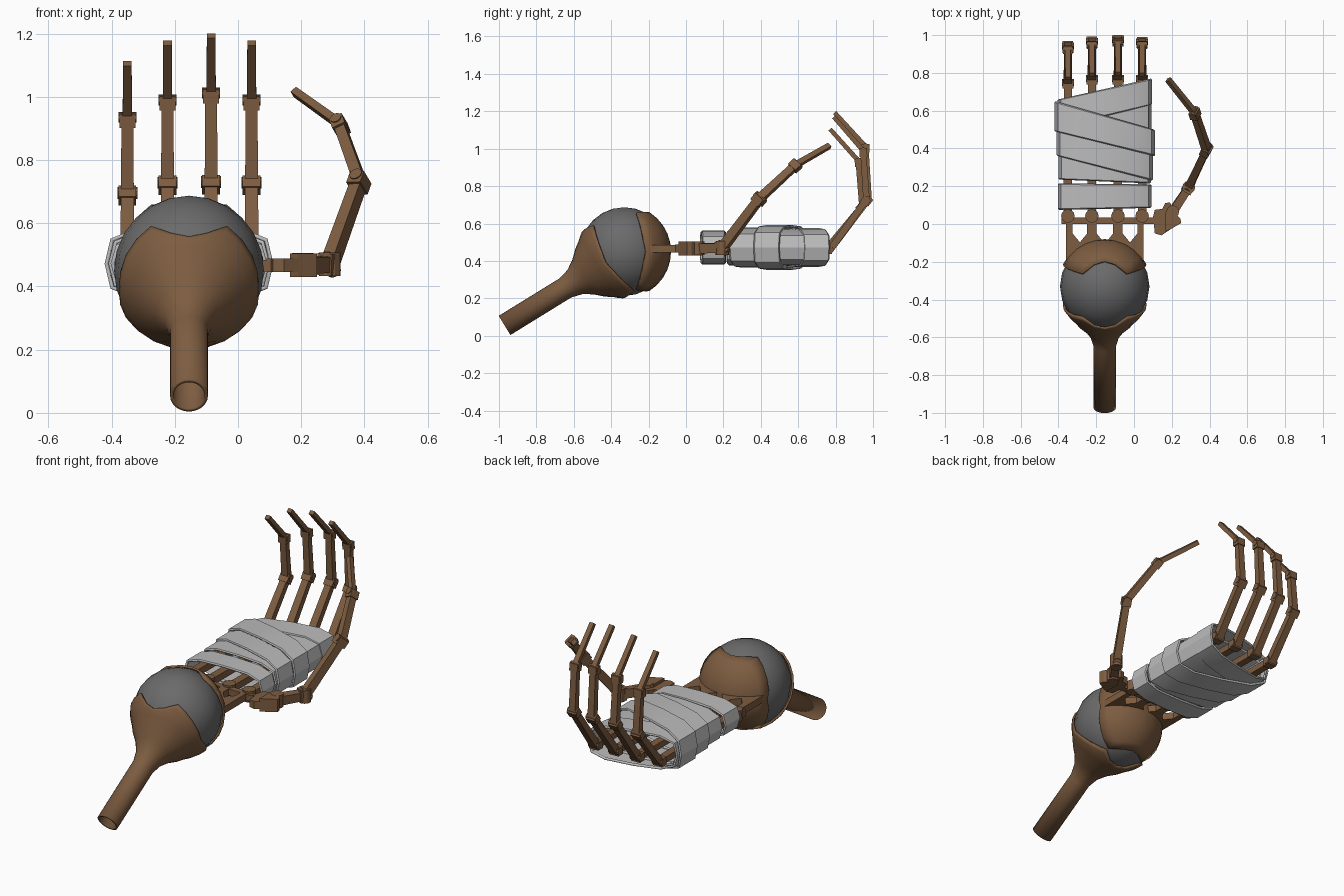
import bpy, bmesh, math
from mathutils import Vector, Matrix

if "Cube" in bpy.data.objects:
    bpy.data.objects.remove(bpy.data.objects["Cube"])


def material(name, rgb):
    m = bpy.data.materials.new(name)
    m.diffuse_color = (*rgb, 1)
    m.use_nodes = True
    m.node_tree.nodes["Principled BSDF"].inputs["Base Color"].default_value = m.diffuse_color
    return m


BRONZE = material("brown metal", (0.205, 0.108, 0.052))
GREY = material("dark grey", (0.145, 0.145, 0.145))
CLOTH = material("bandage grey", (0.5, 0.5, 0.5))


def finish(bm, name, mat, smooth=None, thick=0):
    bmesh.ops.recalc_face_normals(bm, faces=bm.faces[:])
    me = bpy.data.meshes.new(name)
    bm.to_mesh(me)
    bm.free()
    me.materials.append(mat)
    if smooth:
        me.polygons.foreach_set("use_smooth", [True] * len(me.polygons))
        me.set_sharp_from_angle(angle=math.radians(smooth))
    ob = bpy.data.objects.new(name, me)
    bpy.context.collection.objects.link(ob)
    if thick:
        s = ob.modifiers.new("thickness", 'SOLIDIFY')
        s.thickness = thick
        s.offset = -1
    return ob


def beam(bm, p, q, side, w, d, taper=1.0):
    """Tapered bar from p to q; w is measured along side, d across it."""
    p, q = Vector(p), Vector(q)
    n = (q - p).normalized()
    u = (side - n * side.dot(n)).normalized()
    v = n.cross(u)
    ends = []
    for c, k in ((p, 1), (q, taper)):
        ends.append([bm.verts.new(c + u * (a * w * k / 2) + v * (b * d * k / 2))
                     for a, b in ((-1, -1), (1, -1), (1, 1), (-1, 1))])
    bm.faces.new(ends[0])
    bm.faces.new(ends[1])
    for i in range(4):
        j = (i + 1) % 4
        bm.faces.new((ends[0][i], ends[0][j], ends[1][j], ends[1][i]))


def pin(bm, c, axis, r, length, seg=10):
    rot = Vector(axis).to_track_quat('Z', 'Y').to_matrix().to_4x4()
    bmesh.ops.create_cone(bm, cap_ends=True, segments=seg, radius1=r, radius2=r,
                          depth=length, matrix=Matrix.Translation(c) @ rot)


def plate(bm, pts, z0, z1):
    lo = [bm.verts.new((x, y, z0)) for x, y in pts]
    hi = [bm.verts.new((x, y, z1)) for x, y in pts]
    bm.faces.new(lo)
    bm.faces.new(hi)
    for i in range(len(pts)):
        j = (i + 1) % len(pts)
        bm.faces.new((lo[i], lo[j], hi[j], hi[i]))


def digit(bm, pts, side, widths):
    """Chain of bars with a hinge block and pin at every inner joint."""
    pts = [Vector(p) for p in pts]
    for i, w in enumerate(widths):
        p, q = pts[i], pts[i + 1]
        n = (q - p).normalized()
        beam(bm, p, q, side, w, w * 0.85, 0.9)
        if i < len(widths) - 1:
            beam(bm, q - n * 0.032, q + n * 0.012, side, w * 1.25, w * 1.0)
            pin(bm, q, side, w * 0.42, w * 1.4)


# Ball joint
BALL = Vector((-0.155, -0.33, 0.45))
bm = bmesh.new()
bmesh.ops.create_uvsphere(bm, u_segments=20, v_segments=12, radius=0.237,
                          matrix=Matrix.Translation(BALL))
finish(bm, "wrist_ball", GREY, 40)

R = 0.25


def rim(phi):
    """Wavy cup edge: distance of the edge from the ball centre along the cup axis."""
    a = math.degrees(phi) % 180
    a = min(a, 180 - a)
    keys = [(0, .118), (30, .095), (60, .068), (75, .118), (90, .135)]
    for (a0, t0), (a1, t1) in zip(keys, keys[1:]):
        if a <= a1 + 1e-4:
            return t0 + (t1 - t0) * (a - a0) / (a1 - a0)
    return keys[-1][1]


def cup(name, axis, up, profile, start, seg=24, steps=5):
    axis, up = Vector(axis), Vector(up)
    bm = bmesh.new()
    cols = []
    for i in range(seg):
        phi = 2 * math.pi * i / seg
        out = Vector((1, 0, 0)) * math.cos(phi) + up * math.sin(phi)
        a0, a1 = math.acos(start / R), math.acos(rim(phi) / R)
        pts = list(profile)
        for k in range(steps + 1):
            a = a0 + (a1 - a0) * k / steps
            pts.append((R * math.cos(a), R * math.sin(a)))
        cols.append([bm.verts.new(BALL + axis * t + out * r) for t, r in pts])
    for i in range(seg):
        c, d = cols[i], cols[(i + 1) % seg]
        for k in range(len(c) - 1):
            bm.faces.new((c[k], c[k + 1], d[k + 1], d[k]))
    bmesh.ops.remove_doubles(bm, verts=bm.verts[:], dist=1e-4)
    return finish(bm, name, BRONZE, 40, 0.011)


# Forearm tube flaring into its cup, and the cup on the hand side
cup("forearm", (0, -.851, -.525), (0, -.525, .851),
    [(.752, .06), (.37, .06), (.31, .076), (.26, .108), (.215, .15)], .175)
cup("hand_cup", (0, 1, 0), (0, 0, 1), [], R)

# Palm frame: struts, cross bar, knuckle discs
XS = (-0.35, -0.223, -0.085, 0.043)
bm = bmesh.new()
for x in XS:
    prof = [(-.025, .02), (.025, .02), (.025, -.05), (.066, -.1), (.066, -.2),
            (-.066, -.2), (-.066, -.1), (-.025, -.05)]
    plate(bm, [(min(max(x + a, -.36), .05), y) for a, y in prof], .445, .485)
    pin(bm, (x, .042, .465), (0, 0, 1), .036, .06, 12)
plate(bm, [(-.385, 0), (.12, 0), (.12, .035), (-.385, .035)], .447, .483)
finish(bm, "palm_frame", BRONZE)

# Thumb mount: lobed plate with a two-plate hinge
bm = bmesh.new()
plate(bm, [(.09, 0), (.105, 0), (.11, -.05), (.145, -.06), (.19, -.03), (.25, .005),
           (.245, .03), (.215, .06), (.19, .115), (.165, .11), (.15, .08),
           (.11, .075), (.1, .035)], .445, .488)
for z in (.43, .488):
    plate(bm, [(.165, -.04), (.19, -.03), (.25, .005), (.245, .03), (.215, .06),
               (.19, .09), (.165, .06)], z, z + .016)
pin(bm, (.205, .065, .468), (0, 0, 1), .034, .074, 12)
finish(bm, "thumb_mount", BRONZE)

# Thumb
T = [Vector(p) for p in ((.205, .065, .468), (.29, .195, .47), (.385, .395, .735),
                         (.32, .59, .915), (.18, .765, 1.015))]
bm = bmesh.new()
digit(bm, T, (T[2] - T[1]).cross(T[4] - T[3]).normalized(), (.055, .05, .044, .031))
pin(bm, T[1], (0, 0, 1), .034, .075, 12)
finish(bm, "thumb", BRONZE)

# Fingers: knuckle, two joints and tip given as (y, z)
CHAINS = [("little_finger", (.75, .46), (.943, .695), (.922, .935), (.77, 1.105)),
          ("ring_finger", (.77, .46), (.967, .728), (.947, .99), (.79, 1.17)),
          ("middle_finger", (.77, .46), (.976, .73), (.96, 1.012), (.795, 1.193)),
          ("index_finger", (.77, .46), (.965, .728), (.947, .99), (.79, 1.17))]
for x, (name, *yz) in zip(XS, CHAINS):
    bm = bmesh.new()
    digit(bm, [(x, .05, .465)] + [(x, y, z) for y, z in yz], Vector((1, 0, 0)),
          (.046, .045, .041, .03))
    finish(bm, name, BRONZE)

# Bandage: slanted flat loops around the palm
SECTION = [(1, 0), (.93, .7), (.62, 1), (0, 1.06), (-.62, 1), (-.93, .7),
           (-1, 0), (-.93, -.7), (-.62, -1), (0, -1.06), (.62, -1), (.93, -.7)]


def band(name, left, right, hx, hz):
    """left and right are the (low y, high y) extents at each side."""
    bm = bmesh.new()
    rows = []
    for sx, sz in SECTION:
        k = (sx + 1) / 2
        y0, y1 = (left[i] + (right[i] - left[i]) * k for i in (0, 1))
        e = .006
        rows.append([bm.verts.new((-.155 + sx * (hx - c), y, .472 + sz * (hz - c)))
                     for y, c in ((y0, e), (y0 + e, 0), (y1 - e, 0), (y1, e))])
    for i in range(12):
        a, b = rows[i], rows[(i + 1) % 12]
        for k in range(3):
            bm.faces.new((a[k], a[k + 1], b[k + 1], b[k]))
    finish(bm, name, CLOTH, 20, .012)


band("bandage_base", (.075, .215), (.085, .21), .248, .085)
band("bandage_low", (.235, .38), (.215, .35), .246, .09)
band("bandage_middle", (.36, .5), (.23, .37), .255, .102)
band("bandage_top_wrap", (.49, .65), (.36, .5), .267, .113)
band("bandage_inner", (.46, .62), (.47, .64), .248, .092)
band("bandage_end", (.51, .66), (.63, .77), .25, .098)
